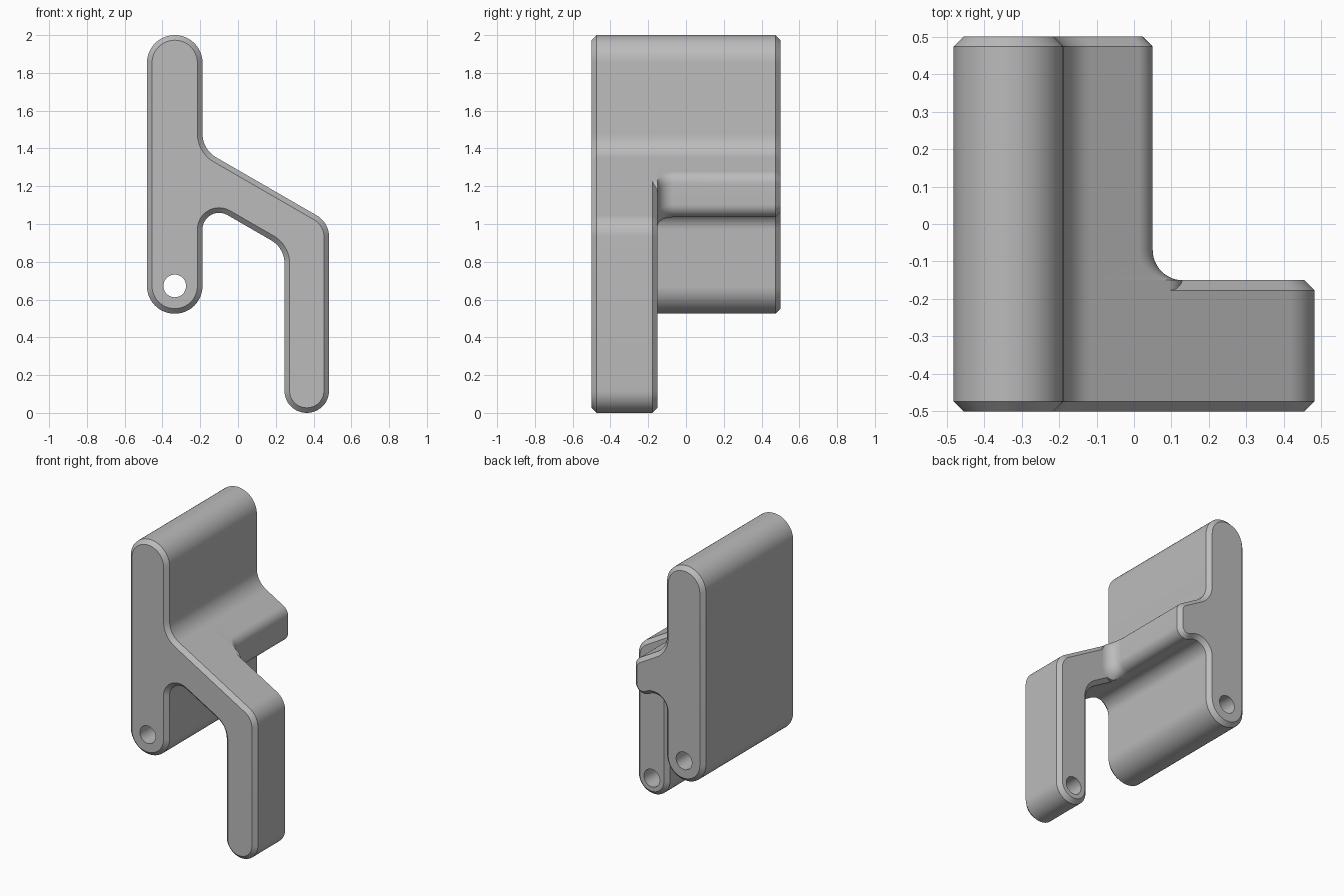
import bpy, bmesh, math
from mathutils import Vector
from mathutils.geometry import tessellate_polygon

cube = bpy.data.objects.get("Cube")
if cube:
    bpy.data.objects.remove(cube, do_unlink=True)

grey = bpy.data.materials.new("plain grey")
grey.use_nodes = True
grey.diffuse_color = (0.5, 0.5, 0.5, 1)
grey.node_tree.nodes["Principled BSDF"].inputs["Base Color"].default_value = (0.5, 0.5, 0.5, 1)

# Main dimensions
LEFT, BAR, LEG, RIGHT = -0.482, -0.188, 0.246, 0.482
BAR_LOW, TOP = 0.525, 2.0
FRONT, BACK, ARM_BACK = -0.5, 0.5, -0.15
CHAMFER, HOLE_R = 0.027, 0.06
STUB, FILLET = 0.05, 0.08
BAR_R, LEG_R = (BAR - LEFT) / 2, (RIGHT - LEG) / 2
SLOPE = math.tan(math.radians(30))


def arm_top(x):
    return 1.286 - SLOPE * x


def arm_under(x):
    return 1.015 - SLOPE * x


def rounded(corners, steps=12):
    """Replace every (x, z, radius) corner by an arc."""
    pts = []
    for i, (x, z, r) in enumerate(corners):
        p = Vector((x, z))
        a = (Vector(corners[i - 1][:2]) - p).normalized()
        b = (Vector(corners[(i + 1) % len(corners)][:2]) - p).normalized()
        half = a.angle(b) / 2
        centre = p + (a + b).normalized() * (r / math.sin(half))
        start = p + a * (r / math.tan(half)) - centre
        end = p + b * (r / math.tan(half)) - centre
        sweep = math.pi - 2 * half
        for k in range(steps + 1):
            t = k / steps
            arc = start * math.sin((1 - t) * sweep) + end * math.sin(t * sweep)
            pts.append(centre + arc * (1 / math.sin(sweep)))
    return pts


def inset(pts, d):
    """Move a counter-clockwise outline inwards."""
    out = []
    for i, p in enumerate(pts):
        u = (p - pts[i - 1]).normalized()
        v = (pts[(i + 1) % len(pts)] - p).normalized()
        n = Vector((-u.y - v.y, u.x + v.x)).normalized()
        out.append(p + n * (d / max(0.5, n.dot(Vector((-u.y, u.x))))))
    return out


def circle(x, z, sides=40):
    turns = [2 * math.pi * k / sides for k in range(sides)]
    return [Vector((x + HOLE_R * math.cos(a), z + HOLE_R * math.sin(a))) for a in turns]


def skin(bm, a, b):
    """Wall between two loops, facing away from the inside."""
    for i in range(len(a)):
        bm.faces.new((a[i - 1], b[i - 1], b[i], a[i]))


def cap(bm, loops, side):
    """Flat end face with holes; side is -1 for front, 1 for back."""
    verts = [v for loop in loops for v in loop]
    for tri in tessellate_polygon([[v.co for v in loop] for loop in loops]):
        face = bm.faces.new([verts[i] for i in tri])
        face.normal_update()
        if face.normal.y * side < 0:
            face.normal_flip()


def loft(name, rings, holes):
    """Skin (y, outline) rings front to back, with round (x, z, y0, y1) holes."""
    bm = bmesh.new()

    def add(y, pts):
        return [bm.verts.new((p.x, y, p.y)) for p in pts]

    loops = [add(y, pts) for y, pts in rings]
    for a, b in zip(loops, loops[1:]):
        skin(bm, a, b)
    front, back = [loops[0]], [loops[-1]]
    for x, z, y0, y1 in holes:
        near, far = add(y0, circle(x, z)), add(y1, circle(x, z))
        skin(bm, far, near)
        back.append(far)
        if y0 == rings[0][0]:
            front.append(near)
        else:
            cap(bm, [near], 1)
    cap(bm, front, -1)
    cap(bm, back, 1)
    mesh = bpy.data.meshes.new(name)
    bm.to_mesh(mesh)
    bm.free()
    mesh.materials.append(grey)
    obj = bpy.data.objects.new(name, mesh)
    bpy.context.collection.objects.link(obj)
    bpy.ops.object.select_all(action='DESELECT')
    obj.select_set(True)
    bpy.context.view_layer.objects.active = obj
    bpy.ops.object.shade_smooth_by_angle(angle=math.radians(30))


def outline(end):
    """Upright bar with the given branch on its right side."""
    r = BAR_R * 0.995
    return rounded([(LEFT, TOP, r), (LEFT, BAR_LOW, r), (BAR, BAR_LOW, r),
                    (BAR, arm_under(BAR), 0.088), *end,
                    (BAR, arm_top(BAR), 0.145), (BAR, TOP, r)])


bar_hole = (LEFT + BAR_R, BAR_LOW + BAR_R)
leg_hole = (LEG + LEG_R, LEG_R)
seam = ARM_BACK - CHAMFER

# Front plate: bar, sloping arm and hanging leg with a blind hole in its back
foot = LEG_R * 0.995
hook = outline([(LEG, arm_under(LEG), 0.14), (LEG, 0, foot), (RIGHT, 0, foot),
                (RIGHT, arm_top(RIGHT), 0.13)])
loft("front_hook_plate",
     [(FRONT, inset(hook, CHAMFER)), (FRONT + CHAMFER, hook),
      (seam, hook), (ARM_BACK, inset(hook, CHAMFER))],
     [(*bar_hole, FRONT, ARM_BACK), (*leg_hole, ARM_BACK - 0.25, ARM_BACK)])


# Rear body: bar with a short stub that flares into the arm
def stub(x):
    return outline([(x, arm_under(x), 0.068), (x, arm_top(x), 0.075)])


rings = [(seam, stub(STUB + FILLET))]
for k in range(13):
    a = math.pi / 2 * k / 12
    rings.append((ARM_BACK + FILLET * (1 - math.cos(a)),
                  stub(STUB + FILLET * (1 - math.sin(a)))))
rings += [(BACK - CHAMFER, stub(STUB)), (BACK, inset(stub(STUB), CHAMFER))]
loft("rear_bar_and_stub", rings, [(*bar_hole, seam, BACK)])
